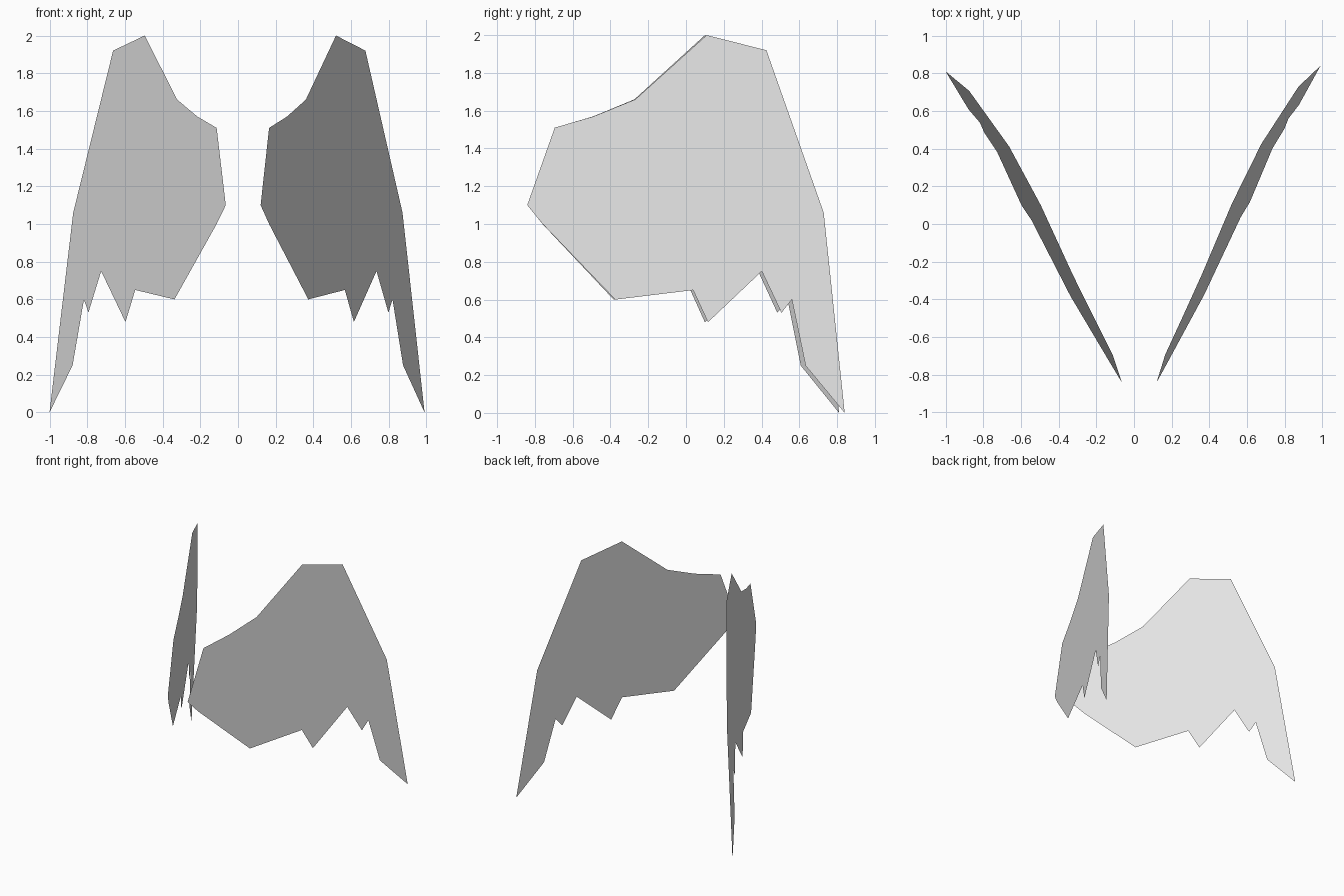
import bpy
import bmesh

cube = bpy.data.objects.get("Cube")
if cube:
    bpy.data.objects.remove(cube, do_unlink=True)

# Single plain grey for both wings
grey = bpy.data.materials.new("light_grey")
grey.use_nodes = True
colour = (0.8, 0.8, 0.8, 1.0)
grey.diffuse_color = colour
grey.node_tree.nodes["Principled BSDF"].inputs["Base Color"].default_value = colour

# Wing outline as (x, z): crest, trailing tip, ragged lower edge, root, top edge
OUTLINE = [
    (0.52, 2.0), (0.676, 1.92), (0.873, 1.06), (0.99, 0.0),
    (0.876, 0.25), (0.82, 0.6), (0.798, 0.53), (0.735, 0.75),
    (0.615, 0.48), (0.567, 0.65), (0.373, 0.6), (0.165, 1.0),
    (0.12, 1.1), (0.165, 1.51), (0.26, 1.57), (0.36, 1.66),
]


def make_wing(name, side, stretch, shift, base, sweep, lean):
    """Flat sheet lying in the plane y = base + sweep * |x| + lean * z."""
    bm = bmesh.new()
    verts = []
    for x, z in OUTLINE:
        x = x * stretch + shift
        verts.append(bm.verts.new((side * x, base + sweep * x + lean * z, z)))
    face = bm.faces.new(verts)
    bmesh.ops.triangulate(bm, faces=[face])
    mesh = bpy.data.meshes.new(name)
    bm.to_mesh(mesh)
    bm.free()
    mesh.materials.append(grey)
    wing = bpy.data.objects.new(name, mesh)
    bpy.context.collection.objects.link(wing)


# The right wing is swung open slightly further than the left
make_wing("left_wing", 1, 1.0, 0.0, -1.23, 2.091, 0.126)
make_wing("right_wing", -1, 1.075, -0.064, -1.106, 1.916, 0.129)
